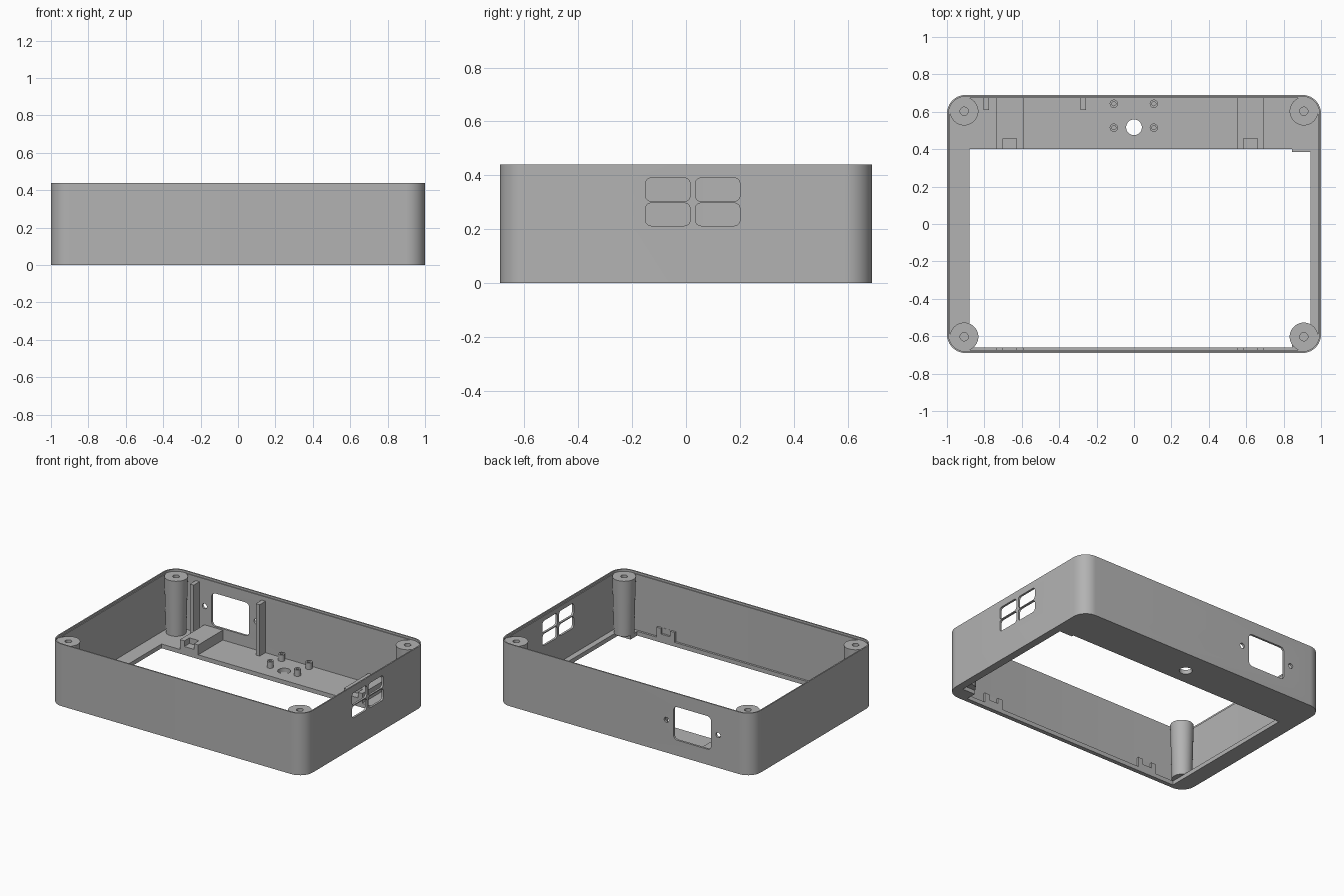
import bpy, bmesh, math
from mathutils import Vector

old = bpy.data.objects.get("Cube")
if old:
    bpy.data.objects.remove(old, do_unlink=True)

grey = bpy.data.materials.new("plain_grey")
grey.use_nodes = True
colour = (0.45, 0.45, 0.45, 1)
grey.diffuse_color = colour
grey.node_tree.nodes["Principled BSDF"].inputs["Base Color"].default_value = colour

# Which world axes receive the outline's u, v and the depth w
AXES = {"z": lambda u, v, w: (u, v, w),
        "x": lambda u, v, w: (w, u, v),
        "y": lambda u, v, w: (u, w, v)}


def finish(name, bm):
    bmesh.ops.recalc_face_normals(bm, faces=bm.faces)
    mesh = bpy.data.meshes.new(name)
    bm.to_mesh(mesh)
    bm.free()
    mesh.materials.append(grey)
    ob = bpy.data.objects.new(name, mesh)
    bpy.context.collection.objects.link(ob)
    return ob


def prism(name, outline, w0, w1, axis="z"):
    bm = bmesh.new()
    place = AXES[axis]
    face = bm.faces.new([bm.verts.new(place(u, v, w0)) for u, v in outline])
    geo = bmesh.ops.extrude_face_region(bm, geom=[face])["geom"]
    bmesh.ops.translate(bm, vec=Vector(place(0, 0, w1 - w0)),
                        verts=[g for g in geo if isinstance(g, bmesh.types.BMVert)])
    return finish(name, bm)


def rect(u0, u1, v0, v1):
    return [(u0, v0), (u1, v0), (u1, v1), (u0, v1)]


def rounded(u0, u1, v0, v1, r, steps=6):
    pts = []
    centres = [(u1 - r, v1 - r), (u0 + r, v1 - r), (u0 + r, v0 + r), (u1 - r, v0 + r)]
    for q, (cu, cv) in enumerate(centres):
        for i in range(steps + 1):
            a = math.pi / 2 * (q + i / steps)
            pts.append((cu + r * math.cos(a), cv + r * math.sin(a)))
    return pts


def circle(u, v, r, n=32):
    return [(u + r * math.cos(math.tau * i / n), v + r * math.sin(math.tau * i / n))
            for i in range(n)]


def lathe(name, profile, x, y, n=40):
    bm = bmesh.new()
    verts = [bm.verts.new((x + r, y, z)) for r, z in profile]
    edges = [bm.edges.new(pair) for pair in zip(verts, verts[1:])]
    bmesh.ops.spin(bm, geom=verts + edges, cent=(x, y, 0), axis=(0, 0, 1),
                   angle=math.tau, steps=n)
    bmesh.ops.remove_doubles(bm, verts=bm.verts, dist=0.0001)
    return finish(name, bm)


def cut(target, cutter):
    mod = target.modifiers.new("cut", "BOOLEAN")
    mod.operation = "DIFFERENCE"
    mod.solver = "EXACT"
    mod.object = cutter
    bpy.context.view_layer.objects.active = target
    bpy.ops.object.modifier_apply(modifier=mod.name)
    bpy.data.objects.remove(cutter, do_unlink=True)


def smooth(ob):
    bpy.ops.object.select_all(action="DESELECT")
    ob.select_set(True)
    bpy.context.view_layer.objects.active = ob
    bpy.ops.object.shade_smooth_by_angle(angle=math.radians(30))


def inset_outline(t):
    return rounded(-1 + t, 1 - t, -0.69 + t, 0.69 - t, 0.1 - t, 12)


FLOOR, TOP, WALL = 0.03, 0.44, 0.015

# Open case with a stepped rim
case = prism("case_shell", inset_outline(0), 0, TOP)
cut(case, prism("cavity", inset_outline(WALL), FLOOR, 0.6))
cut(case, prism("rim_step", inset_outline(0.009), TOP - 0.015, 0.6))

# Large floor opening, stepped around the left-hand corners
opening = [(-0.88, -0.66), (0.845, -0.66), (0.845, -0.585), (0.945, -0.585),
           (0.945, 0.385), (0.845, 0.385), (0.845, 0.4), (-0.88, 0.4)]
cut(case, prism("opening", opening, -0.1, 0.1))
cut(case, prism("cable_hole", circle(0, 0.517, 0.042), -0.1, 0.1))

# Four small side windows
for y0 in (-0.15, 0.035):
    for z0, z1 in ((0.213, 0.297), (0.304, 0.39)):
        cut(case, prism("side_window", rounded(y0, y0 + 0.165, z0, z1, 0.02),
                        0.9, 1.1, "x"))

# Socket window and its screw holes in the back wall
cut(case, prism("socket", rounded(-0.68, -0.385, 0.11, 0.345, 0.03), 0.6, 0.8, "y"))
for x in (-0.735, -0.33):
    cut(case, prism("socket_screw", circle(x, 0.232, 0.018), 0.6, 0.8, "y"))
smooth(case)

# Corner screw posts, slightly wider at the top
for sx, side in ((1, "left"), (-1, "right")):
    for sy, end in ((-1, "front"), (1, "back")):
        post = lathe(f"{end}_{side}_post",
                     [(0, 0.028), (0.066, 0.028), (0.076, 0.425), (0.022, 0.425),
                      (0.022, 0.2), (0, 0.2)], sx * 0.908, sy * 0.603)
        smooth(post)

# Small standoffs around the cable hole
for x in (-0.108, 0.106):
    for y in (0.515, 0.643):
        smooth(lathe("standoff", [(0, 0.025), (0.022, 0.025), (0.022, 0.075),
                                  (0.011, 0.075), (0.011, 0.035), (0, 0.035)], x, y, 24))

# Upright ribs beside the socket
for x in (-0.79, -0.272):
    prism("socket_rib", rect(x - 0.015, x + 0.015, 0.61, 0.68), 0.02, 0.395)

# Notched support blocks at the back, with matching pieces on the front wall
for x in (-0.664, 0.623):
    block = prism("back_support", rect(x - 0.072, x + 0.072, 0.4, 0.68), 0.025, 0.1)
    cut(block, prism("notch", rect(x - 0.037, x + 0.037, 0.3, 0.457), 0.06, 0.2))
    ledge = prism("front_support", rect(x - 0.072, x + 0.072, -0.68, -0.66), 0.025, 0.1)
    cut(ledge, prism("notch", rect(x - 0.037, x + 0.037, -0.674, -0.6), 0.06, 0.2))
